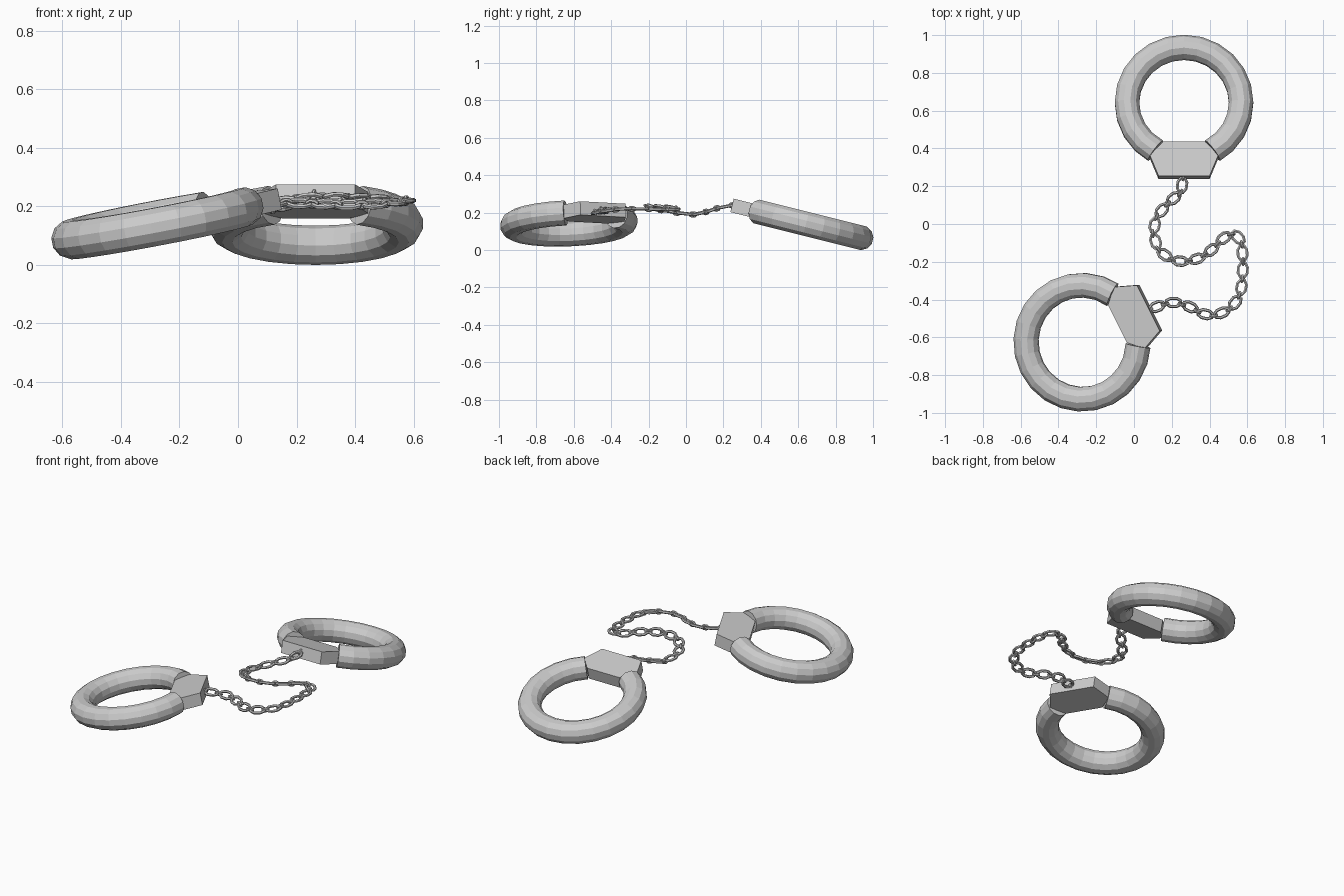
import bpy, bmesh, math
from mathutils import Vector, Matrix

if "Cube" in bpy.data.objects:
    bpy.data.objects.remove(bpy.data.objects["Cube"])

UP = Vector((0, 0, 1))


def frame(origin, along, normal):
    """Matrix with local z on the normal and local x on the along direction."""
    z = Vector(normal).normalized()
    x = Vector(along)
    x = (x - z * x.dot(z)).normalized()
    y = z.cross(x)
    m = Matrix((x, y, z)).transposed().to_4x4()
    m.translation = Vector(origin)
    return m


def finish(bm, name, matrix=Matrix()):
    bmesh.ops.recalc_face_normals(bm, faces=bm.faces[:])
    me = bpy.data.meshes.new(name)
    bm.to_mesh(me)
    bm.free()
    ob = bpy.data.objects.new(name, me)
    ob.matrix_world = matrix
    bpy.context.collection.objects.link(ob)


def sweep(bm, pts, radius, sides, closed, matrix=Matrix()):
    """Tube along a flat local path."""
    n = len(pts)
    rings = []
    for i, p in enumerate(pts):
        a = pts[(i - 1) % n] if closed or i > 0 else p
        b = pts[(i + 1) % n] if closed or i < n - 1 else p
        out = (b - a).normalized().cross(UP)
        ring = []
        for k in range(sides):
            t = 2 * math.pi * (k + 0.5) / sides
            ring.append(bm.verts.new(matrix @ (p + radius * (out * math.cos(t) + UP * math.sin(t)))))
        rings.append(ring)
    for i in range(n if closed else n - 1):
        r, s = rings[i], rings[(i + 1) % n]
        for k in range(sides):
            j = (k + 1) % sides
            bm.faces.new((r[k], r[j], s[j], s[k]))
    if not closed:
        bm.faces.new(rings[0])
        bm.faces.new(rings[-1])


def cuff(name, centre, along, normal):
    m = frame(centre, along, normal)
    # open padded ring
    bm = bmesh.new()
    pts = []
    for i in range(21):
        a = math.radians(30 + 15 * i)
        pts.append(Vector((math.cos(a), math.sin(a), 0)) * 0.302)
    sweep(bm, pts, 0.067, 12, False)
    finish(bm, name + "_padded_ring", m)
    # hexagonal lock plate
    bm = bmesh.new()
    half = [(0.222, 0.112), (0.293, 0.182), (0.408, 0.135)]
    outline = half + [(x, -y) for x, y in reversed(half)]
    face = bm.faces.new([bm.verts.new((x, y, -0.037)) for x, y in outline])
    ext = bmesh.ops.extrude_face_region(bm, geom=[face])
    bmesh.ops.translate(bm, vec=(0, 0, 0.074),
                        verts=[v for v in ext["geom"] if isinstance(v, bmesh.types.BMVert)])
    finish(bm, name + "_lock_plate", m)


cuff("back_cuff", (0.265, 0.642, 0.140), (0, -1, 0), (0, 0.25, 1))
B = math.radians(26.5)
cuff("front_cuff", (-0.275, -0.626, 0.143), (math.cos(B), math.sin(B), 0), (-0.19, -0.04, 1))

# chain path: x, y, z and sideways lean of the links
PATH = [(0.26, 0.25, 0.24, -0.3), (0.25, 0.17, 0.225, -0.4), (0.18, 0.11, 0.205, -0.4),
        (0.12, 0.04, 0.19, -0.2), (0.10, -0.05, 0.20, 0.1), (0.13, -0.14, 0.215, 0.3),
        (0.20, -0.19, 0.225, 0.5), (0.27, -0.20, 0.23, 0.5), (0.35, -0.18, 0.23, 0.5),
        (0.42, -0.13, 0.228, 0.5), (0.48, -0.07, 0.225, 0.4), (0.53, -0.05, 0.22, 0.2),
        (0.57, -0.09, 0.218, 0), (0.578, -0.21, 0.22, 0), (0.57, -0.33, 0.22, 0),
        (0.55, -0.40, 0.215, -0.2), (0.50, -0.455, 0.21, -0.5), (0.43, -0.485, 0.205, -0.5),
        (0.36, -0.475, 0.205, -0.5), (0.29, -0.435, 0.208, -0.5), (0.21, -0.415, 0.21, -0.5),
        (0.14, -0.43, 0.213, -0.4), (0.08, -0.455, 0.217, -0.3)]
PATH = [Vector(p) for p in PATH]
lengths = [(b.xyz - a.xyz).length for a, b in zip(PATH, PATH[1:])]
TOTAL = sum(lengths)


def at(s):
    s = min(max(s, 0), TOTAL)
    for a, b, d in zip(PATH, PATH[1:], lengths):
        if s <= d:
            return a.lerp(b, s / d)
        s -= d
    return PATH[-1]


def link_shape(length, width, r, n=8):
    return [Vector(((length / 2 - r) * math.cos(2 * math.pi * (i + .5) / n) * 1.06,
                    (width / 2 - r) * math.sin(2 * math.pi * (i + .5) / n) * 1.06, 0)) for i in range(n)]


# wide flat links joined by small upright links
bm = bmesh.new()
COUNT = 20
pitch = TOTAL / COUNT
for i in range(COUNT * 2 + 1):
    s = i * pitch / 2
    p = at(s)
    tangent = (at(s + 0.03).xyz - at(s - 0.03).xyz).normalized()
    lean = Vector((0, p.w, 1))
    normal = (lean - tangent * lean.dot(tangent)).normalized()
    if i % 2:
        shape = link_shape(pitch * 1.07, 0.066, 0.0085)
    else:
        shape = link_shape(0.05, 0.036, 0.007)
        normal = normal.cross(tangent)
    sweep(bm, shape, 0.0085 if i % 2 else 0.007, 6, True, frame(p.xyz, tangent, normal))
finish(bm, "chain")
